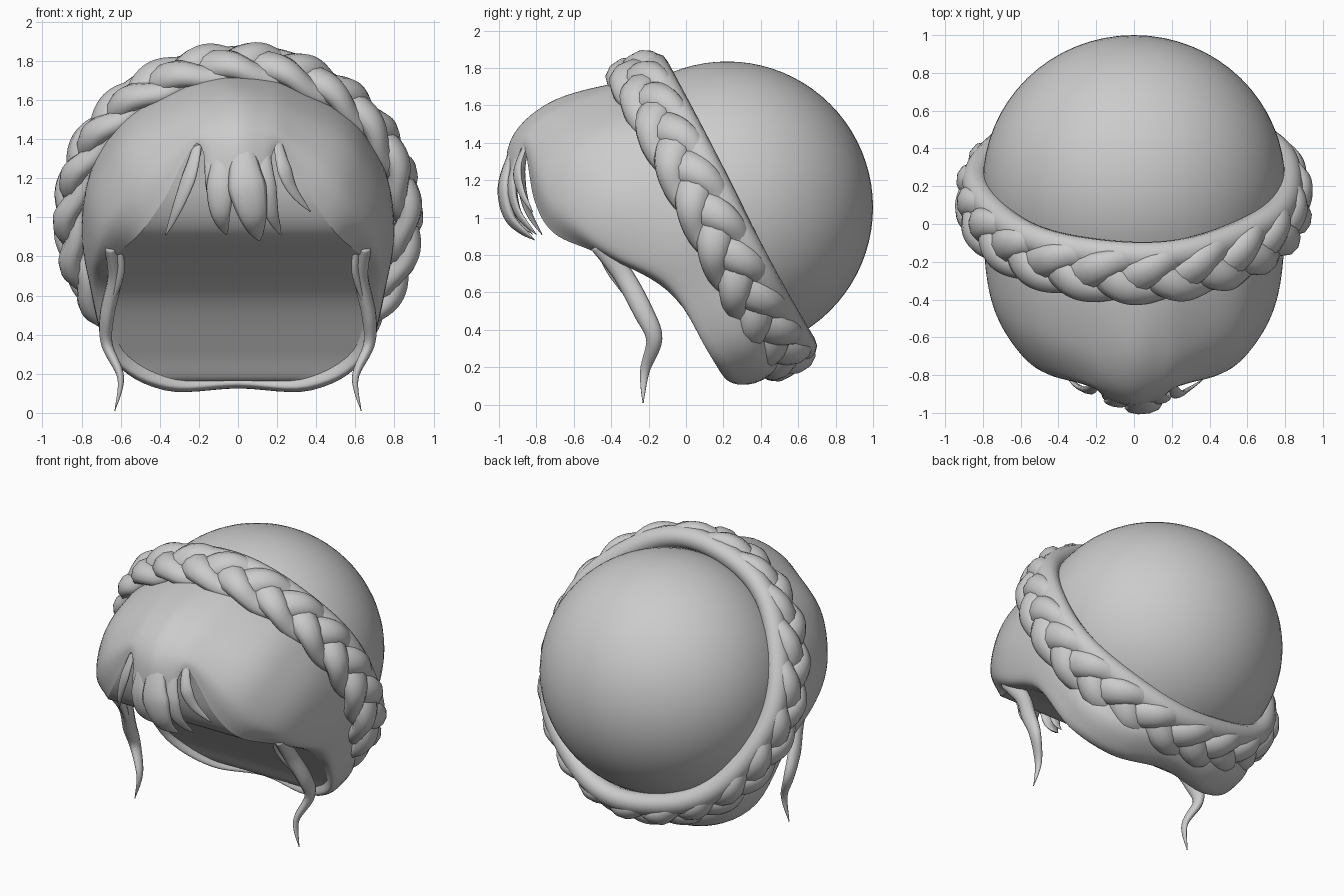
import bpy, bmesh, math
from mathutils import Vector as V

if "Cube" in bpy.data.objects:
    bpy.data.objects.remove(bpy.data.objects["Cube"])

hair = bpy.data.materials.new("hair_grey")
hair.diffuse_color = (0.6, 0.6, 0.6, 1)
hair.use_nodes = True
hair.node_tree.nodes["Principled BSDF"].inputs["Base Color"].default_value = hair.diffuse_color

UP = V((0, -0.44, 0.898))      # direction in the braid plane, toward the crown
AXIS = V((0, 0.898, 0.44))     # braid plane normal, toward the back
X = V((1, 0, 0))


def finish(name, bm):
    bmesh.ops.recalc_face_normals(bm, faces=bm.faces)
    me = bpy.data.meshes.new(name)
    bm.to_mesh(me)
    bm.free()
    me.materials.append(hair)
    me.shade_smooth()
    ob = bpy.data.objects.new(name, me)
    bpy.context.collection.objects.link(ob)
    return ob


def catmull(pts, n, closed=False):
    """Smooth points through the given points, n steps per span."""
    m, out = len(pts), []
    for i in range(m if closed else m - 1):
        g = lambda k: pts[k % m] if closed else pts[max(0, min(m - 1, k))]
        a, b, c, d = g(i - 1), g(i), g(i + 1), g(i + 2)
        for s in range(n):
            t = s / n
            out.append(0.5 * (2 * b + (c - a) * t + (2 * a - 5 * b + 4 * c - d) * t * t
                              + (3 * b - a - 3 * c + d) * t ** 3))
    if not closed:
        out.append(pts[-1])
    return out


def skin(bm, rows, wrap_rows, wrap_cols):
    vs = [[bm.verts.new(p) for p in r] for r in rows]
    nr, nc = len(vs), len(vs[0])
    for i in range(nr if wrap_rows else nr - 1):
        for j in range(nc if wrap_cols else nc - 1):
            k, l = (i + 1) % nr, (j + 1) % nc
            bm.faces.new((vs[i][j], vs[k][j], vs[k][l], vs[i][l]))
    return vs


def sweep(name, path, widths, thick, centre, closed=False, sides=10):
    """Flattened tube whose flat side faces away from centre."""
    rows, n = [], len(path)
    for i, p in enumerate(path):
        a = path[(i - 1) % n] if closed else path[max(i - 1, 0)]
        b = path[(i + 1) % n] if closed else path[min(i + 1, n - 1)]
        tan = (b - a).normalized()
        out = p - centre
        out = (out - tan * out.dot(tan)).normalized()
        side = tan.cross(out)
        rows.append([p + (side * math.cos(q) + out * math.sin(q) * thick) * widths[i]
                     for q in (2 * math.pi * k / sides for k in range(sides))])
    bm = bmesh.new()
    vs = skin(bm, rows, closed, True)
    if not closed:
        bm.faces.new(vs[0])
        bm.faces.new(vs[-1])
    return finish(name, bm)


# Rounded back of the hair, open toward the face
bm = bmesh.new()
bmesh.ops.create_uvsphere(bm, u_segments=64, v_segments=40, radius=1)
for v in bm.verts:
    v.co = V((v.co.x * 0.8, v.co.y * 0.78 + 0.22, v.co.z * 0.78 + 1.055))
mid = V((0, 0.2, 1.02))
bmesh.ops.bisect_plane(bm, geom=bm.verts[:] + bm.edges[:] + bm.faces[:],
                       plane_co=mid - AXIS * 0.04, plane_no=-AXIS, clear_outer=True)
finish("back_hair", bm)

# Front hair: profiles from the braid forward to the hairline, by angle from the crown
profiles = [
    (0, (0, -.42, 1.71), (0, -.74, 1.61), (0, -.94, 1.41), (0, -.965, 1.1)),
    (10, (.13, -.41, 1.70), (.13, -.72, 1.59), (.13, -.90, 1.42), (.13, -.94, 1.15)),
    (20, (.27, -.38, 1.66), (.26, -.67, 1.56), (.24, -.83, 1.44), (.21, -.87, 1.38)),
    (42, (.54, -.32, 1.52), (.53, -.60, 1.41), (.47, -.78, 1.24), (.38, -.81, 1.09)),
    (57, (.68, -.26, 1.36), (.66, -.53, 1.25), (.59, -.70, 1.07), (.50, -.71, .92)),
    (72, (.77, -.18, 1.17), (.755, -.40, 1.06), (.69, -.54, .92), (.60, -.52, .83)),
    (95, (.80, 0, .92), (.78, -.2, .86), (.73, -.35, .79), (.66, -.38, .77)),
    (115, (.76, .15, .70), (.76, 0, .67), (.73, -.08, .63), (.66, -.10, .61)),
    (140, (.65, .34, .36), (.65, .20, .29), (.63, .12, .28), (.59, .13, .32)),
    (160, (.38, .46, .2), (.38, .31, .12), (.36, .22, .13), (.32, .23, .17)),
    (180, (0, .50, .21), (0, .40, .13), (0, .28, .14), (0, .29, .19)),
]
loops = []
for ang, *pts in profiles:
    a = math.radians(ang)
    out = X * math.sin(a) + UP * math.cos(a)
    loops.append(catmull([mid + 0.79 * out] + [V(p) for p in pts], 6))
loops += [[V((-p.x, p.y, p.z)) for p in r] for r in loops[-2:0:-1]]
columns = [catmull(list(c), 6, True) for c in zip(*loops)]
bm = bmesh.new()
skin(bm, columns, False, True)
finish("front_hair", bm)

# Inner lining stretched from the left hairline to the right one
edge = columns[-1][12:60]
rows = [[V((p.x * k / 6, p.y, p.z)) for k in range(-6, 7)] for p in edge]
bm = bmesh.new()
skin(bm, rows, False, False)
finish("inner_lining", bm)

# Braided crown: three woven strands and a smooth rope behind them
ring = V((0, 0.15, 1.0))


def ring_path(n, across, radial):
    out = []
    for i in range(n):
        t = 2 * math.pi * i / n
        crown, nape = max(0, math.cos(t)) ** 2, max(0, -math.cos(t)) ** 2
        out.append(ring + (X * math.sin(t) + UP * math.cos(t)) * (radial(t) + 0.035 * crown)
                   + AXIS * (across(t) - 0.02 * crown + 0.035 * nape))
    return out


N, K = 360, 7
for s in range(3):
    ph = s * 2 * math.pi / 3
    path = ring_path(N, lambda t: 0.09 * math.sin(K * t + ph) - 0.02,
                     lambda t: 0.855 + 0.028 * math.sin(2 * (K * t + ph)))
    widths = [0.086 + 0.014 * math.cos(2 * (K * 2 * math.pi * i / N + ph)) for i in range(N)]
    sweep("braid_strand_%d" % (s + 1), path, widths, 0.75, ring, True)
sweep("braid_back_rope", ring_path(120, lambda t: 0.085, lambda t: 0.83 + 0.008 * math.sin(7 * t)),
      [0.08] * 120, 0.9, ring, True, 12)


# Tapered locks: fringe and side tendrils
def lock(name, pts, width, thick, centre, root):
    path = catmull([V(p) for p in pts], 8)
    n = len(path) - 1
    widths = [max(0.004, width * (root + (1 - root) * min(1, 2.5 * i / n))
                  * (1 - (i / n) ** 2.5)) for i in range(n + 1)]
    sweep(name, path, widths, thick, centre)


face = V((0, -0.3, 1.1))
fringe = [
    (.11, (.02, -.89, 1.44), (.04, -.965, 1.2), (.08, -.94, 1.0), (.11, -.81, .88)),
    (.08, (-.08, -.88, 1.44), (-.09, -.94, 1.2), (-.09, -.92, 1.02), (-.06, -.82, .91)),
    (.05, (-.16, -.86, 1.44), (-.13, -.92, 1.22), (-.11, -.9, 1.05), (-.10, -.83, .95)),
    (.045, (-.19, -.83, 1.45), (-.24, -.88, 1.24), (-.31, -.85, 1.05), (-.37, -.77, .91)),
    (.06, (.13, -.87, 1.44), (.14, -.93, 1.2), (.17, -.9, 1.03), (.22, -.80, .91)),
    (.045, (.19, -.83, 1.45), (.23, -.90, 1.27), (.28, -.88, 1.14), (.37, -.82, 1.03)),
]
for i, (w, *pts) in enumerate(fringe):
    lock("fringe_lock_%d" % (i + 1), pts, w, 0.4, face, 0.25)

tendrils = [
    ("side_tendril", .06, [(.65, -.47, .86), (.63, -.34, .7), (.67, -.23, .5), (.67, -.17, .35),
                           (.60, -.22, .18), (.63, -.23, .01)]),
    ("thin_tendril", .03, [(.61, -.47, .86), (.60, -.40, .72), (.65, -.28, .55), (.69, -.19, .40)]),
]
for name, w, pts in tendrils:
    for side, sx in (("right", 1), ("left", -1)):
        lock(side + "_" + name, [(sx * x, y, z) for x, y, z in pts], w, 0.7,
             V((0, -0.2, 0.5)), 0.8)
